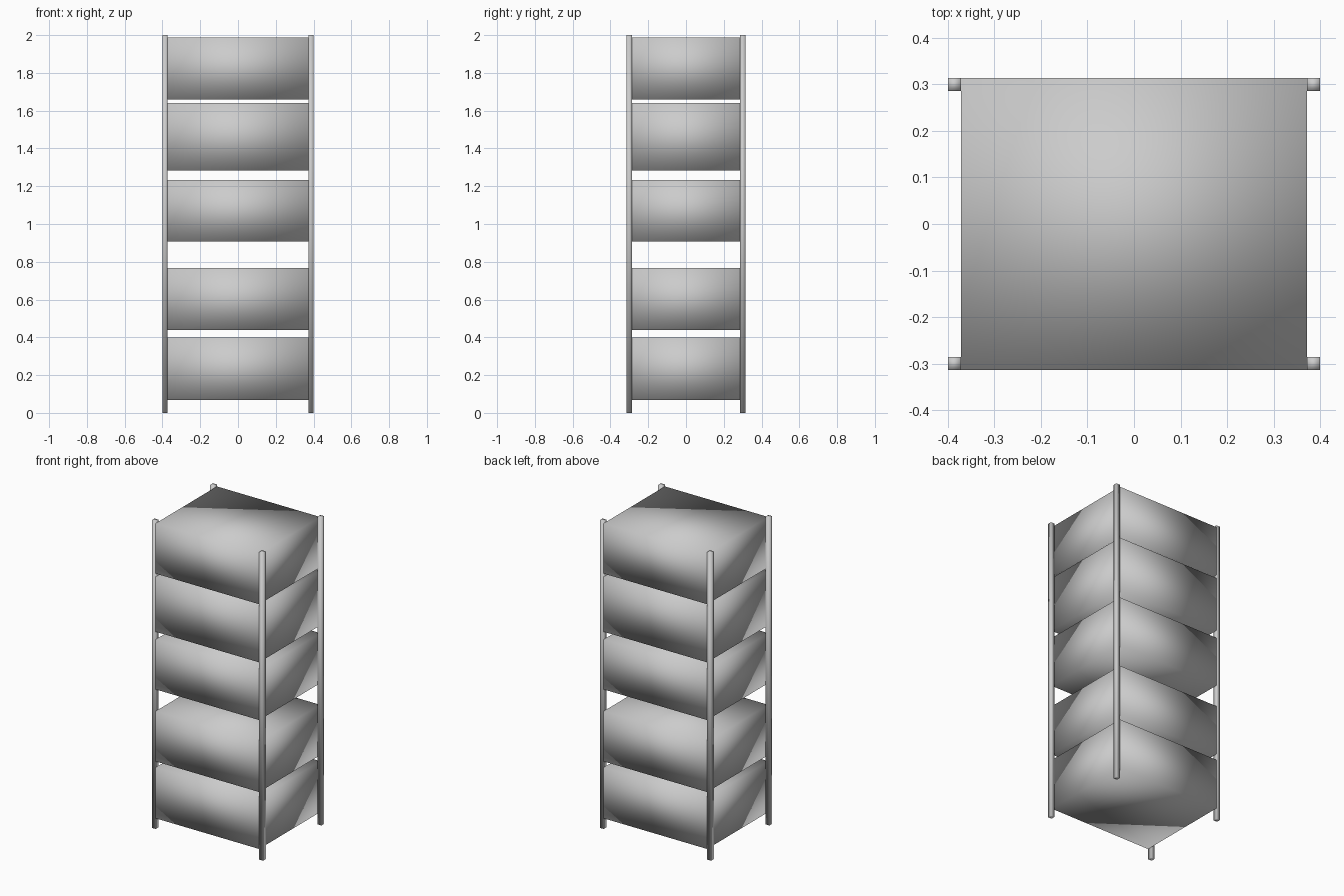
import bpy

if "Cube" in bpy.data.objects:
    bpy.data.objects.remove(bpy.data.objects["Cube"])

HX, HY, POST = 0.40, 0.314, 0.028   # half width, half depth, post thickness


def box(name, lo, hi):
    """Smooth-shaded box between two corners."""
    centre = [(a + b) / 2 for a, b in zip(lo, hi)]
    bpy.ops.mesh.primitive_cube_add(size=1, location=centre)
    ob = bpy.context.object
    ob.name = name
    ob.scale = [b - a for a, b in zip(lo, hi)]
    bpy.ops.object.transform_apply(location=False, rotation=False, scale=True)
    bpy.ops.object.shade_smooth()
    return ob


# Four square corner posts
for side, sx in (("left", -1), ("right", 1)):
    for end, sy in (("front", -1), ("back", 1)):
        cx, cy, h = sx * (HX - POST / 2), sy * (HY - POST / 2), POST / 2
        box(f"{end}_{side}_post", (cx - h, cy - h, 0), (cx + h, cy + h, 2))

# Stacked storage boxes held between the posts
levels = [(0.069, 0.40), (0.439, 0.766), (0.907, 1.232), (1.282, 1.64), (1.66, 1.987)]
for i, (z0, z1) in enumerate(levels, 1):
    box(f"storage_box_{i}", (-HX + POST, -HY, z0), (HX - POST, HY, z1))
